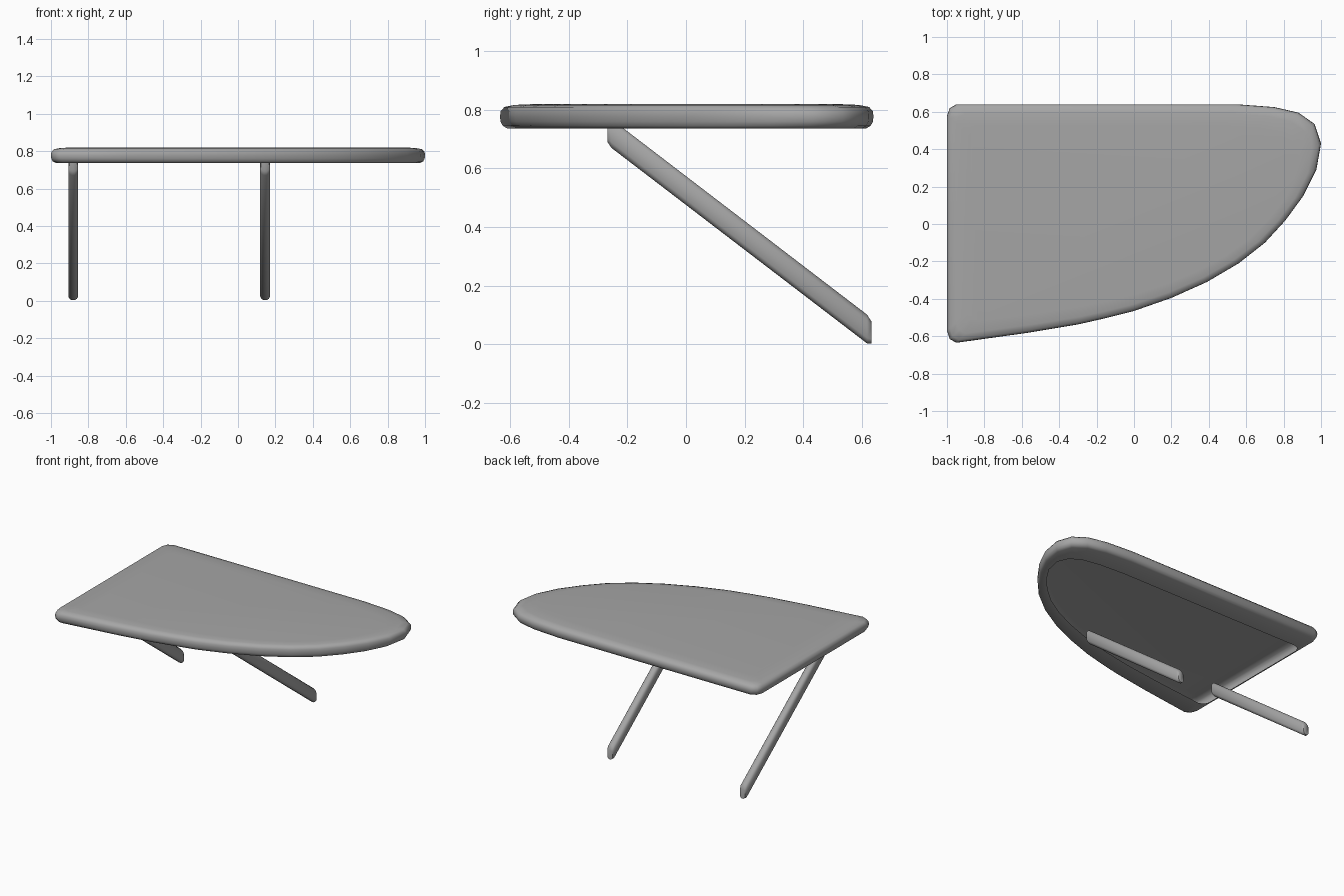
import bpy, bmesh, math

if "Cube" in bpy.data.objects:
    bpy.data.objects.remove(bpy.data.objects["Cube"], do_unlink=True)

grey = bpy.data.materials.new("mid grey")
grey.use_nodes = True
colour = (0.38, 0.38, 0.38, 1)
grey.diffuse_color = colour
grey.node_tree.nodes["Principled BSDF"].inputs["Base Color"].default_value = colour


def loft(name, loops, angle, open_start=False):
    """Skin a list of matching closed loops and cap the ends."""
    bm = bmesh.new()
    rings = [[bm.verts.new(p) for p in loop] for loop in loops]
    for a, b in zip(rings, rings[1:]):
        n = len(a)
        for i in range(n):
            j = (i + 1) % n
            bm.faces.new((a[i], a[j], b[j], b[i]))
    if not open_start:
        bm.faces.new(rings[0])
    bm.faces.new(rings[-1])
    bmesh.ops.recalc_face_normals(bm, faces=bm.faces)
    mesh = bpy.data.meshes.new(name)
    bm.to_mesh(mesh)
    bm.free()
    mesh.materials.append(grey)
    obj = bpy.data.objects.new(name, mesh)
    bpy.context.collection.objects.link(obj)
    bpy.ops.object.select_all(action='DESELECT')
    obj.select_set(True)
    bpy.context.view_layer.objects.active = obj
    bpy.ops.object.shade_smooth_by_angle(angle=math.radians(angle))
    return obj


# Board: straight back and side, one long curved front edge
outline = [(-1, 0.58), (-0.985, 0.62), (-0.95, 0.64), (0.55, 0.64), (0.75, 0.625),
           (0.88, 0.595), (0.965, 0.535), (1, 0.43), (0.975, 0.29), (0.905, 0.15),
           (0.81, 0.02), (0.7, -0.1), (0.56, -0.21), (0.39, -0.31), (0.2, -0.395),
           (0, -0.465), (-0.15, -0.503), (-0.3, -0.537), (-0.57, -0.582),
           (-0.95, -0.635), (-0.985, -0.615), (-1, -0.57)]


def board_loop(scale_x, scale_y, z, shift=0):
    return [(x * scale_x + shift, y * scale_y, z) for x, y in outline]


# Hollow shell, open underneath inside a flat lip
loops = [board_loop(0.935, 0.74, 0.736, -0.035)]
# Rounded rim: inset and height of each loop, from bottom to top
rim = [(0.025, 0.737), (0.01, 0.745), (0.002, 0.76), (0, 0.777),
       (0.002, 0.795), (0.015, 0.81), (0.05, 0.817), (0.12, 0.82)]
loops += [board_loop(1 - d, 1 - d / 0.64, z) for d, z in rim]
loft("board", loops, 80, open_start=True)

# Slanted struts: oval section sheared along y, ends cut upright
half_width, half_height, slope = 0.027, 0.05, 0.765
stations = [(-0.268, 0.8), (-0.255, 1), (0.618, 1), (0.634, 0.75)]


def strut_loop(x, y, scale):
    loop = []
    for k in range(12):
        a = math.tau * (k + 0.5) / 12
        side = 1 if math.sin(a) > 0 else -1
        straight = half_height - half_width
        loop.append((x + scale * half_width * math.cos(a), y,
                     0.052 + slope * (0.618 - y)
                     + scale * (half_width * math.sin(a) + side * straight)))
    return loop


for name, x in (("right_strut", -0.881), ("left_strut", 0.145)):
    loft(name, [strut_loop(x, y, s) for y, s in stations], 65)
